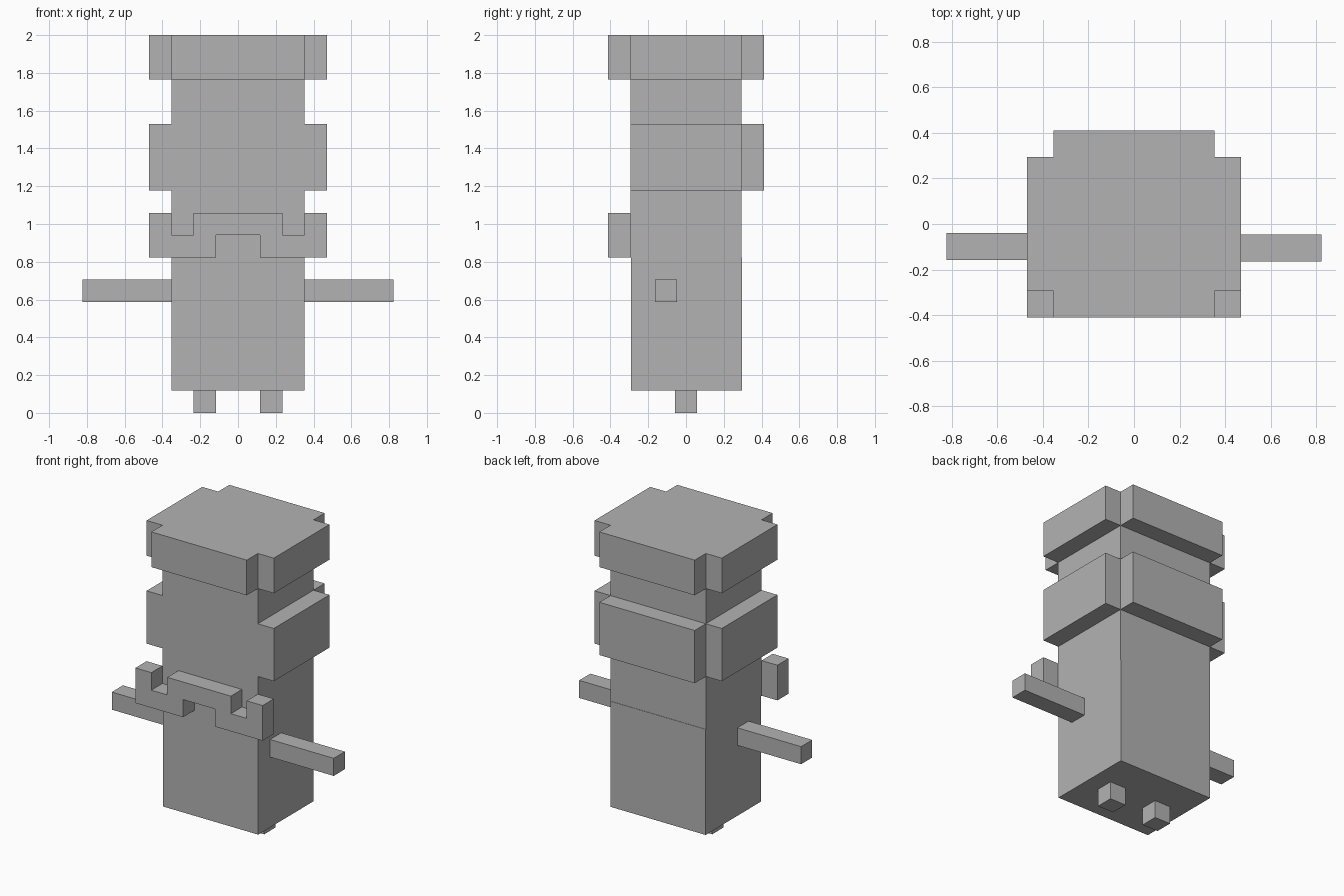
import bpy
import bmesh

cube = bpy.data.objects.get("Cube")
if cube:
    bpy.data.objects.remove(cube, do_unlink=True)

U = 2 / 17  # one block unit; the figure is 17 blocks tall

grey = bpy.data.materials.new("plain_grey")
grey.use_nodes = True
colour = (0.45, 0.45, 0.45, 1)
grey.diffuse_color = colour
grey.node_tree.nodes["Principled BSDF"].inputs["Base Color"].default_value = colour


def prism(name, outline, y0, y1):
    """Extrude an x-z outline (in blocks) from y0 to y1."""
    bm = bmesh.new()
    face = bm.faces.new([bm.verts.new((x * U, y0 * U, z * U)) for x, z in outline])
    new = bmesh.ops.extrude_face_region(bm, geom=[face])["geom"]
    verts = [g for g in new if isinstance(g, bmesh.types.BMVert)]
    bmesh.ops.translate(bm, verts=verts, vec=(0, (y1 - y0) * U, 0))
    bmesh.ops.recalc_face_normals(bm, faces=bm.faces)
    mesh = bpy.data.meshes.new(name)
    bm.to_mesh(mesh)
    bm.free()
    mesh.materials.append(grey)
    obj = bpy.data.objects.new(name, mesh)
    bpy.context.collection.objects.link(obj)
    return obj


def box(name, x, y, z):
    """Box from (min, max) ranges in blocks."""
    return prism(name, [(x[0], z[0]), (x[1], z[0]), (x[1], z[1]), (x[0], z[1])], *y)


# Body in two stacked sections, the lower one set back by a hair
box("lower_body", (-3, 3), (-2.47, 2.52), (1, 7))
box("head", (-3, 3), (-2.5, 2.5), (7, 17))

# Hat brim plates on all four sides, hair plates on the sides and back
box("hat_front", (-3, 3), (-3.5, -2.5), (15, 17))
for name, z in (("hat", (15, 17)), ("hair", (10, 13))):
    box(name + "_back", (-3, 3), (2.5, 3.5), z)
    box(name + "_left", (3, 4), (-2.5, 2.5), z)
    box(name + "_right", (-4, -3), (-2.5, 2.5), z)

# Moustache with upturned tips, outlined on one half and mirrored
half = [(1, 8), (1, 7), (4, 7), (4, 9), (3, 9), (3, 8), (2, 8), (2, 9)]
prism("moustache", half + [(-x, z) for x, z in reversed(half)], -3.5, -2.5)

# Arms and feet
for side, s in (("left", 1), ("right", -1)):
    y = -0.9 if s > 0 else -0.84
    box(side + "_arm", sorted((3 * s, 7 * s)), (y - 0.5, y + 0.5), (5, 6))
    box(side + "_foot", sorted((s, 2 * s)), (-0.5, 0.5), (0, 1))
